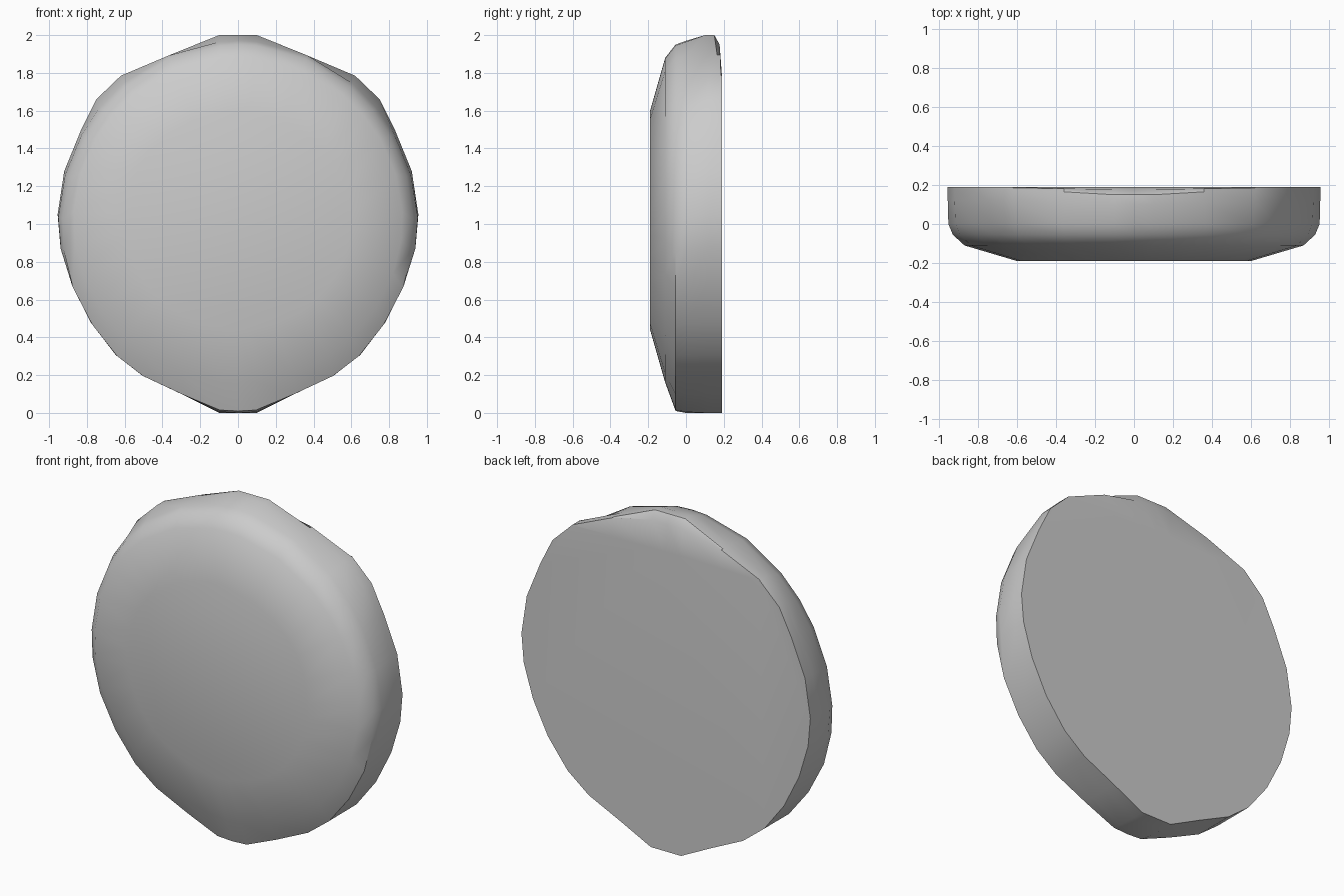
import bpy, bmesh, math

cube = bpy.data.objects.get("Cube")
if cube:
    bpy.data.objects.remove(cube, do_unlink=True)

stone = bpy.data.materials.new("plain grey")
stone.use_nodes = True
grey = (0.6, 0.6, 0.6, 1)
stone.diffuse_color = grey
stone.node_tree.nodes["Principled BSDF"].inputs["Base Color"].default_value = grey

# Right half of the rim outline (x, z), bottom to top, then mirrored
half = [(0.1, 0), (0.3, 0.1), (0.51, 0.2), (0.65, 0.31), (0.78, 0.48),
        (0.88, 0.68), (0.94, 0.88), (0.955, 1.05), (0.92, 1.28), (0.83, 1.5),
        (0.75, 1.66), (0.62, 1.785), (0.36, 1.895), (0.1, 2.0)]
outline = [(0, 0)] + half + [(0, 2.0)] + [(-x, z) for x, z in reversed(half)]


def oval_ring(y, a, zc, h):
    """Oval cross-section kept inside the rim outline."""
    ring = []
    for x, z in outline:
        t = math.atan2((z - 1) / 1.0, x / 0.955)
        px, pz = a * math.cos(t), zc + h * math.sin(t)
        limit = math.hypot(x, z - 1) / math.hypot(px, pz - 1)
        s = min(1, limit)
        ring.append((px * s, y, 1 + (pz - 1) * s))
    return ring


def rim_ring(y, top_y, top_z):
    """Full outline, with the upper points behind the crest lowered."""
    ring = []
    for x, z in outline:
        if z > 1.8:
            w = (0.62 - abs(x)) / 0.52
            ring.append((x, y + (top_y - y) * min(1, w), min(z, top_z)))
        else:
            ring.append((x, y, z))
    return ring


# Domed front, rounded shoulder, straight rim and bevelled upper back
rings = [oval_ring(-0.19, 0.6, 1.02, 0.58),
         oval_ring(-0.11, 0.87, 1.02, 0.86),
         oval_ring(-0.055, 0.93, 0.98, 0.97),
         oval_ring(0.0, 0.953, 0.985, 0.985),
         rim_ring(0.12, 0.1, 2.0),
         rim_ring(0.18, 0.15, 2.0),
         rim_ring(0.185, 0.178, 1.95),
         rim_ring(0.19, 0.19, 1.79)]

bm = bmesh.new()
loops = [[bm.verts.new(p) for p in ring] for ring in rings]
n = len(outline)
for lower, upper in zip(loops, loops[1:]):
    for i in range(n):
        j = (i + 1) % n
        bm.faces.new((lower[i], lower[j], upper[j], upper[i]))
bm.faces.new(loops[0])
bm.faces.new(loops[-1])
bmesh.ops.recalc_face_normals(bm, faces=bm.faces)

mesh = bpy.data.meshes.new("disc_body")
bm.to_mesh(mesh)
bm.free()
mesh.materials.append(stone)
disc = bpy.data.objects.new("disc_body", mesh)
bpy.context.collection.objects.link(disc)
bpy.context.view_layer.objects.active = disc
disc.select_set(True)
bpy.ops.object.shade_smooth_by_angle(angle=math.radians(40))
